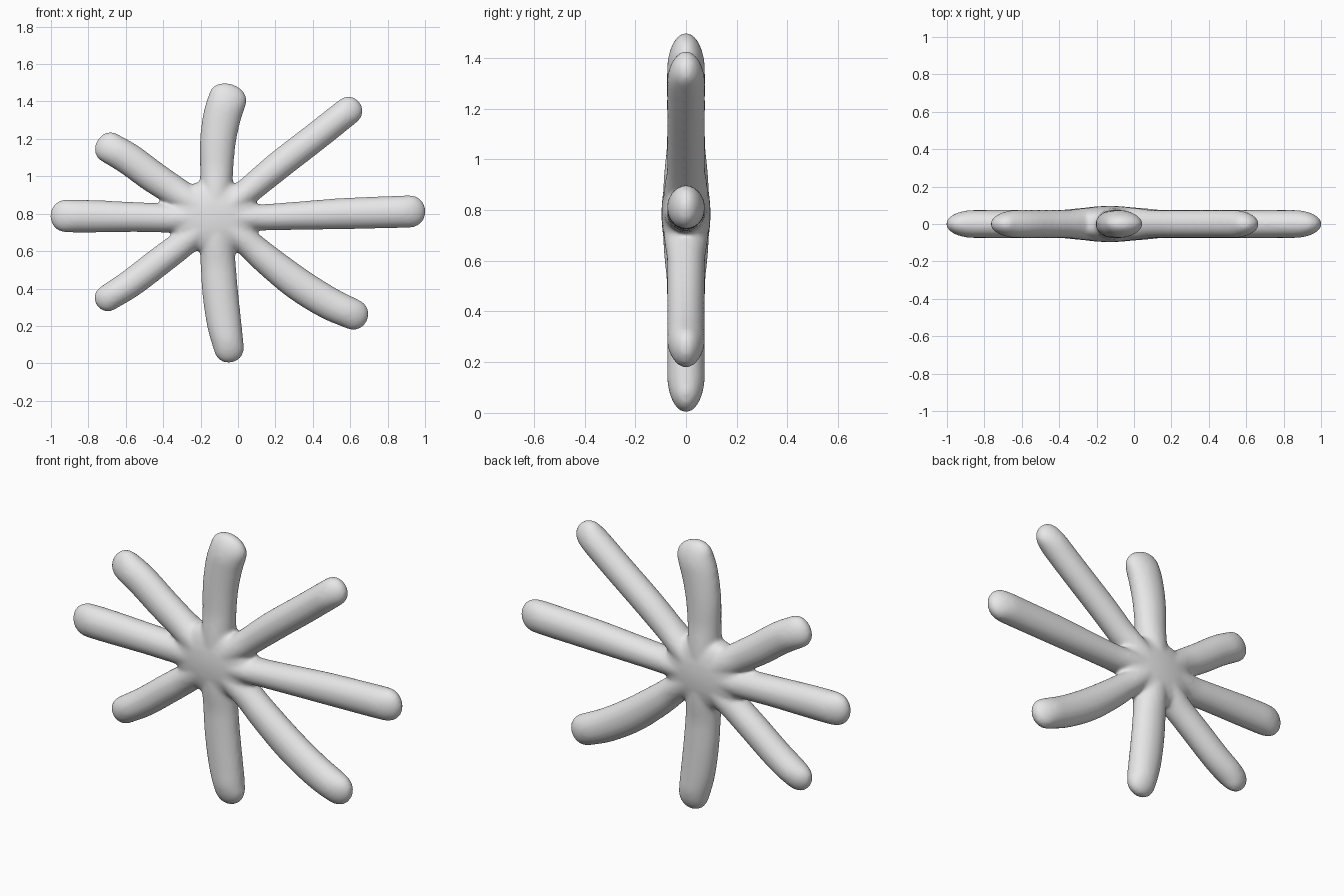
import bpy, bmesh, math
from mathutils import Vector

if "Cube" in bpy.data.objects:
    bpy.data.objects.remove(bpy.data.objects["Cube"])

SIDES = 24
HUB = (-0.12, 0.785)

grey = bpy.data.materials.new("plain grey")
grey.diffuse_color = (0.8, 0.8, 0.8, 1)
grey.use_nodes = True
grey.node_tree.nodes["Principled BSDF"].inputs["Base Color"].default_value = grey.diffuse_color

# Each arm: cap length, then (x, z, half width) points from hub to cap start
ARMS = [
    (0.085, [(0.10, 0.780, 0.070), (0.30, 0.788, 0.075), (0.55, 0.800, 0.083),
             (0.80, 0.808, 0.086), (0.917, 0.812, 0.087)]),            # right
    (0.085, [(-0.36, 0.778, 0.078), (-0.55, 0.782, 0.080), (-0.75, 0.786, 0.086),
             (-0.918, 0.788, 0.088)]),                                  # left
    (0.080, [(-0.115, 1.00, 0.088), (-0.108, 1.18, 0.096), (-0.085, 1.32, 0.102),
             (-0.055, 1.415, 0.103)]),                                  # top
    (0.085, [(-0.110, 0.60, 0.093), (-0.097, 0.40, 0.096), (-0.075, 0.22, 0.093),
             (-0.050, 0.088, 0.082)]),                                  # bottom
    (0.075, [(0.045, 0.915, 0.072), (0.22, 1.06, 0.077), (0.42, 1.215, 0.077),
             (0.59, 1.350, 0.076)]),                                    # upper right
    (0.082, [(0.045, 0.650, 0.074), (0.16, 0.550, 0.082), (0.32, 0.425, 0.089),
             (0.48, 0.325, 0.088), (0.615, 0.262, 0.083)]),             # lower right
    (0.072, [(-0.29, 0.890, 0.080), (-0.45, 0.995, 0.085), (-0.58, 1.09, 0.086),
             (-0.69, 1.155, 0.084)]),                                   # upper left
    (0.072, [(-0.27, 0.660, 0.074), (-0.42, 0.545, 0.077), (-0.57, 0.430, 0.076),
             (-0.695, 0.350, 0.072)]),                                  # lower left
]


def spline(pts, steps=8):
    """Smooth curve through all points."""
    p = [Vector(q) for q in pts]
    p = [2 * p[0] - p[1]] + p + [2 * p[-1] - p[-2]]
    out = []
    for a, b, c, d in zip(p, p[1:], p[2:], p[3:]):
        for i in range(steps):
            t = i / steps
            out.append(0.5 * (2 * b + (c - a) * t + (2 * a - 5 * b + 4 * c - d) * t * t
                              + (3 * b - a - 3 * c + d) * t ** 3))
    return out + [p[-2]]


def add_arm(bm, cap, pts):
    """Elliptical tube with a rounded end, deeper where it joins the hub."""
    path = spline([(HUB[0], HUB[1], pts[0][2])] + pts)
    end = path[-1].copy()
    heading = (path[-1] - path[-3]).xy.normalized()
    for i in range(1, 11):
        a = min(i / 10 * math.pi / 2, math.pi / 2 * 0.985)
        c = end.xy + heading * cap * math.sin(a)
        path.append(Vector((c.x, c.y, end.z * math.cos(a) ** 0.9)))
    total = sum((b.xy - a.xy).length for a, b in zip(path, path[1:])) + 0.001
    dist, rings = 0.0, []
    for i, p in enumerate(path):
        if i:
            dist += (p.xy - path[i - 1].xy).length
        tan = (path[min(i + 1, len(path) - 1)].xy - path[max(i - 1, 0)].xy).normalized()
        side = Vector((-tan.y, 0, tan.x))
        blend = min(max((dist - 0.10) / 0.2, 0), 1)
        depth = 0.090 - 0.015 * blend * blend * (3 - 2 * blend)
        near = max(0, 1 - (total - dist) / 0.15)
        depth *= math.sqrt(max(1 - near * near, 0.0004))
        ring = []
        for k in range(SIDES):
            t = 2 * math.pi * k / SIDES
            v = Vector((p.x, 0, p.y)) + side * p.z * math.cos(t)
            v.y = depth * math.sin(t)
            ring.append(bm.verts.new(v))
        rings.append(ring)
    for a, b in zip(rings, rings[1:]):
        for k in range(SIDES):
            j = (k + 1) % SIDES
            bm.faces.new((a[k], a[j], b[j], b[k]))
    bm.faces.new(rings[0][::-1])
    bm.faces.new(rings[-1])


def add_hub(bm):
    """Flattened cushion in the middle."""
    made = bmesh.ops.create_uvsphere(bm, u_segments=40, v_segments=24, radius=1)
    for v in made["verts"]:
        x, y, z = v.co
        y = math.copysign(abs(y) ** 0.7, y)
        v.co = (HUB[0] - 0.01 + x * 0.245, y * 0.097, HUB[1] + z * 0.195)


bm = bmesh.new()
add_hub(bm)
for cap, pts in ARMS:
    add_arm(bm, cap, pts)
bmesh.ops.recalc_face_normals(bm, faces=bm.faces)
mesh = bpy.data.meshes.new("starburst_body")
bm.to_mesh(mesh)
bm.free()
mesh.materials.append(grey)
body = bpy.data.objects.new("starburst_body", mesh)
bpy.context.collection.objects.link(body)

# Fuse hub and arms into one soft skin
fuse = body.modifiers.new("fuse", 'REMESH')
fuse.mode = 'VOXEL'
fuse.voxel_size = 0.01
fuse.use_smooth_shade = True
soften = body.modifiers.new("soften", 'SMOOTH')
soften.factor = 0.5
soften.iterations = 10
